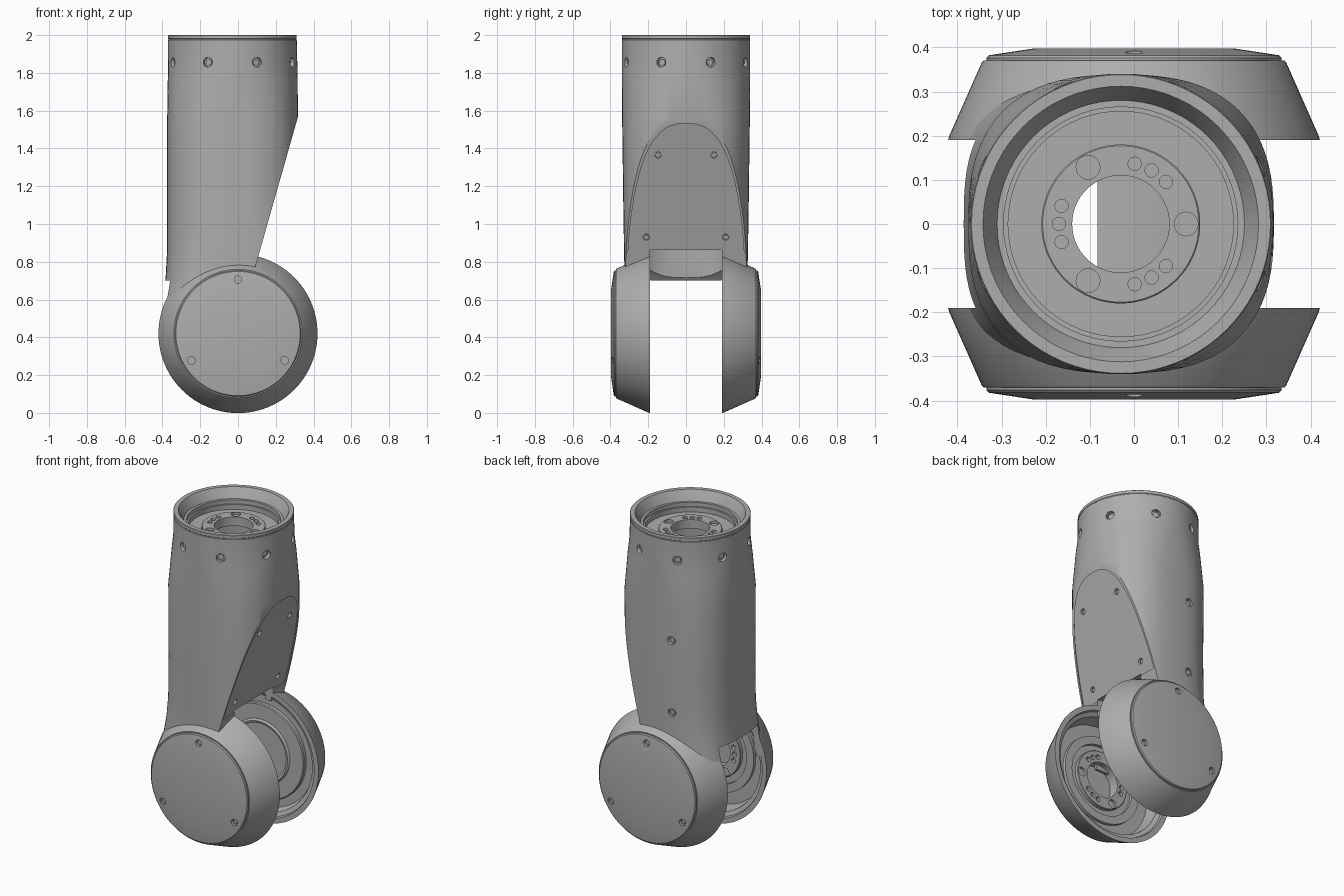
import bpy, bmesh, math
from mathutils import Matrix, Vector

if "Cube" in bpy.data.objects:
    bpy.data.objects.remove(bpy.data.objects["Cube"], do_unlink=True)

grey = bpy.data.materials.new("satin_grey")
grey.use_nodes = True
COLOUR = (0.42, 0.42, 0.42, 1)
grey.diffuse_color = COLOUR
grey.node_tree.nodes["Principled BSDF"].inputs["Base Color"].default_value = COLOUR

AXIS_X = -0.03                                # tube centre
HUB = Vector((0, 0, 0.42))                    # wheel-housing centre
SLOPE = Vector((0.314, 0, 1.555))             # top of the slanted panel
NORMAL = Vector((0.755, 0, -0.215)).normalized()


def finish(name, bm):
    bmesh.ops.remove_doubles(bm, verts=bm.verts, dist=1e-5)
    bmesh.ops.recalc_face_normals(bm, faces=bm.faces)
    mesh = bpy.data.meshes.new(name)
    bm.to_mesh(mesh)
    bm.free()
    mesh.materials.append(grey)
    ob = bpy.data.objects.new(name, mesh)
    bpy.context.collection.objects.link(ob)
    return ob


def activate(ob):
    bpy.ops.object.select_all(action='DESELECT')
    ob.select_set(True)
    bpy.context.view_layer.objects.active = ob


def cut(ob, cutter):
    mod = ob.modifiers.new("cut", 'BOOLEAN')
    mod.operation, mod.solver, mod.object = 'DIFFERENCE', 'EXACT', cutter
    activate(ob)
    bpy.ops.object.modifier_apply(modifier=mod.name)
    bpy.data.objects.remove(cutter, do_unlink=True)


def lathe(name, profile, matrix=Matrix(), closed=False, steps=72):
    bm = bmesh.new()
    vs = [bm.verts.new((r, 0, h)) for r, h in profile]
    es = [bm.edges.new(p) for p in zip(vs, vs[1:] + vs[:1] if closed else vs[1:])]
    bmesh.ops.spin(bm, geom=vs + es, axis=(0, 0, 1), cent=(0, 0, 0),
                   angle=math.tau, steps=steps)
    bm.transform(matrix)
    return finish(name, bm)


def pegs(name, spots, radius, low, high):
    """Cylinders running from low to high along each (point, direction)."""
    bm = bmesh.new()
    for point, direction in spots:
        turn = Vector(direction).to_track_quat('Z', 'Y').to_matrix().to_4x4()
        m = Matrix.Translation(point) @ turn @ Matrix.Translation((0, 0, (low + high) / 2))
        bmesh.ops.create_cone(bm, cap_ends=True, segments=20, radius1=radius,
                              radius2=radius, depth=high - low, matrix=m)
    return finish(name, bm)


def screws(target, spots, name, size=0.024, depth=0.022):
    cut(target, pegs("cutter", spots, size, -depth, 0.04))
    pegs(name, spots, size * 0.65, -depth - 0.003, -depth * 0.6)


# Tube sections: height, x min, x max, half depth, squareness
SECTIONS = [
    (0.5, -0.41, 0.32, 0.325, 3.2), (0.62, -0.396, 0.32, 0.325, 3.1),
    (0.72, -0.383, 0.32, 0.325, 2.9), (0.85, -0.376, 0.32, 0.328, 2.7),
    (1.1, -0.375, 0.32, 0.332, 2.6), (1.55, -0.375, 0.317, 0.338, 2.6),
    (1.75, -0.372, 0.316, 0.34, 2.2), (1.85, -0.371, 0.314, 0.34, 2),
    (1.974, -0.37, 0.311, 0.34, 2), (1.976, -0.368, 0.309, 0.338, 2),
    (1.979, -0.368, 0.309, 0.338, 2), (1.981, -0.37, 0.311, 0.34, 2),
    (1.998, -0.37, 0.311, 0.34, 2), (2.0, -0.368, 0.309, 0.338, 2)]


def loft(name, rows, inset, planes, count=80):
    """Closed loft, trimmed on the far side of each (offset, sign) slanted plane."""
    bm = bmesh.new()
    rings = []
    for z, x0, x1, depth, power in rows:
        ring = []
        for i in range(count):
            c, s = math.cos(math.tau * i / count), math.sin(math.tau * i / count)
            x = math.copysign(abs(c) ** (2 / power), c) * ((x1 - x0) / 2 - inset)
            y = math.copysign(abs(s) ** (2 / power), s) * (depth - inset)
            ring.append(bm.verts.new(((x0 + x1) / 2 + x, y, z)))
        rings.append(ring)
    for a, b in zip(rings, rings[1:]):
        for i in range(count):
            j = (i + 1) % count
            bm.faces.new((a[i], a[j], b[j], b[i]))
    bm.faces.new(rings[0])
    bm.faces.new(rings[-1])
    for offset, sign in planes:
        res = bmesh.ops.bisect_plane(
            bm, geom=bm.verts[:] + bm.edges[:] + bm.faces[:],
            plane_co=SLOPE + NORMAL * offset, plane_no=NORMAL * sign, clear_outer=True)
        edges = [e for e in res["geom_cut"] if isinstance(e, bmesh.types.BMEdge)]
        bmesh.ops.holes_fill(bm, edges=edges)
    return finish(name, bm)


# Hollow tube with slanted, slightly recessed panel
body = loft("tube_body", SECTIONS, 0, [(0, 1)])
cut(body, loft("cutter", SECTIONS[3:8], 0.01, [(0.05, 1), (-0.008, -1)]))
core_rows = [(0.45, *SECTIONS[0][1:])] + SECTIONS[1:8]
cut(body, loft("cutter", core_rows, 0.035, [(-0.04, 1)]))

# Stepped socket and bore in the top
centre = Matrix.Translation((AXIS_X, 0, 0))
cut(body, lathe("cutter", [(0, 1.8), (0.11, 1.8), (0.11, 1.885), (0.255, 1.885),
                           (0.255, 1.915), (0.265, 1.915), (0.265, 1.94), (0.28, 1.94),
                           (0.292, 1.965), (0.312, 2.0), (0.312, 2.03), (0, 2.03)], centre))

# Round clearance between and inside the wheel housings, squared off at the back
across = Matrix.Translation(HUB) @ Matrix.Rotation(math.pi / 2, 4, 'X')
for r, half in [(0.36, 0.31), (0.457, 0.19)]:
    cut(body, lathe("cutter", [(0, -half), (r, -half), (r, half), (0, half)], across))
bm = bmesh.new()
bmesh.ops.create_cube(bm, size=1, matrix=Matrix.Translation((0, 0, 0.5))
                      @ Matrix.Diagonal((1.2, 0.38, 0.4, 1)))
cut(body, finish("cutter", bm))

# Short arched bridge behind the foot of the panel
bm = bmesh.new()
channel = [(0.475, -0.2), (0.475, 0.2), (0.415, 0.2), (0.415, 0.19),
           (0.455, 0.19), (0.455, -0.19), (0.415, -0.19), (0.415, -0.2)]
arch = bm.faces.new([bm.verts.new((r, 0, h)) for r, h in channel])
bm.transform(Matrix.Rotation(math.radians(77), 4, 'Z'))
bmesh.ops.spin(bm, geom=[arch], axis=(0, 0, 1), cent=(0, 0, 0),
               angle=math.radians(23), steps=12)
bm.transform(across)
finish("arched_bridge", bm)

# Screws around the collar, on the slanted panel and down the side
collar = []
for k in range(8):
    a = math.radians(22.5 + 45 * k)
    d = Vector((math.cos(a), math.sin(a), 0))
    collar.append((Vector((AXIS_X, 0, 1.856)) + d * 0.341, d))
screws(body, collar, "collar_screws", 0.026)
panel = []
for y, z in [(0.148, 1.365), (0.21, 0.93)]:
    for s in (-1, 1):
        x = SLOPE.x + (z - SLOPE.z) * 0.215 / 0.755 - 0.0083
        panel.append(((x, s * y, z), NORMAL))
screws(body, panel, "panel_screws", 0.017, 0.015)
screws(body, [((-0.13, 0.332, z), (0, 1, 0)) for z in (1.355, 0.905)], "side_screws", 0.025)


def flange(name, matrix):
    """Drilled mounting ring with three round pockets and three triple holes."""
    ring = lathe(name, [(0.11, 0), (0.18, 0), (0.18, 0.022), (0.177, 0.025), (0.11, 0.025)],
                 matrix, closed=True)
    up = matrix.to_3x3() @ Vector((0, 0, 1))

    def around(angles, r):
        return [(matrix @ Vector((r * math.cos(math.radians(a)),
                                  r * math.sin(math.radians(a)), 0.025)), up) for a in angles]
    cut(ring, pegs("cutter", around((0, 120, 240), 0.148), 0.027, -0.015, 0.02))
    holes = [a + b for a in (60, 180, 300) for b in (-17, 0, 17)]
    cut(ring, pegs("cutter", around(holes, 0.14), 0.015, -0.02, 0.02))


flange("top_flange", Matrix.Translation((AXIS_X, 0, 1.88)))

# Conical wheel housings with outer caps
for side, label, floor in [(-1, "front", 0.30), (1, "back", 0.25)]:
    m = Matrix.Translation(HUB) @ Matrix.Rotation(-side * math.pi / 2, 4, 'X')
    housing = lathe(label + "_housing",
                    [(0, floor), (0.345, floor), (0.36, 0.215), (0.385, 0.205), (0.39, 0.19),
                     (0.421, 0.19), (0.419, 0.198), (0.345, 0.365), (0.34, 0.37), (0, 0.37)],
                    m, steps=96)
    cap = lathe(label + "_cap", [(0, 0.355), (0.334, 0.355), (0.334, 0.376), (0.329, 0.382),
                                 (0.23, 0.397), (0, 0.397)], m, steps=96)
    spots = []
    for a in (90, 210, 330):
        a = math.radians(a)
        spots.append((HUB + Vector((0.285 * math.cos(a), side * 0.389, 0.285 * math.sin(a))),
                      (0, side, 0)))
    screws(cap, spots, label + "_cap_screws", 0.02, 0.018)
    if side < 0:
        # Drilled drive flange facing the fork
        cut(housing, lathe("cutter", [(0, 0.28), (0.11, 0.28), (0.11, 0.34), (0, 0.34)], m))
        flip = Matrix.Rotation(math.pi, 4, 'X')
        flange("drive_flange", m @ Matrix.Translation((0, 0, 0.302)) @ flip)
        lathe("drive_ring", [(0.22, 0.28), (0.27, 0.28), (0.27, 0.305), (0.22, 0.305)], m, True)
    else:
        # Bearing plate with a raised ring facing the fork
        lathe("bearing_plate", [(0, 0.235), (0.175, 0.235), (0.175, 0.22), (0.19, 0.215),
                                (0.2, 0.225), (0.29, 0.225), (0.295, 0.23), (0.295, 0.26),
                                (0, 0.26)], m)

# Smooth curved surfaces, keep edges crisp
for ob in bpy.context.scene.objects:
    if ob.type == 'MESH':
        activate(ob)
        bpy.ops.object.shade_smooth_by_angle(angle=math.radians(28))
